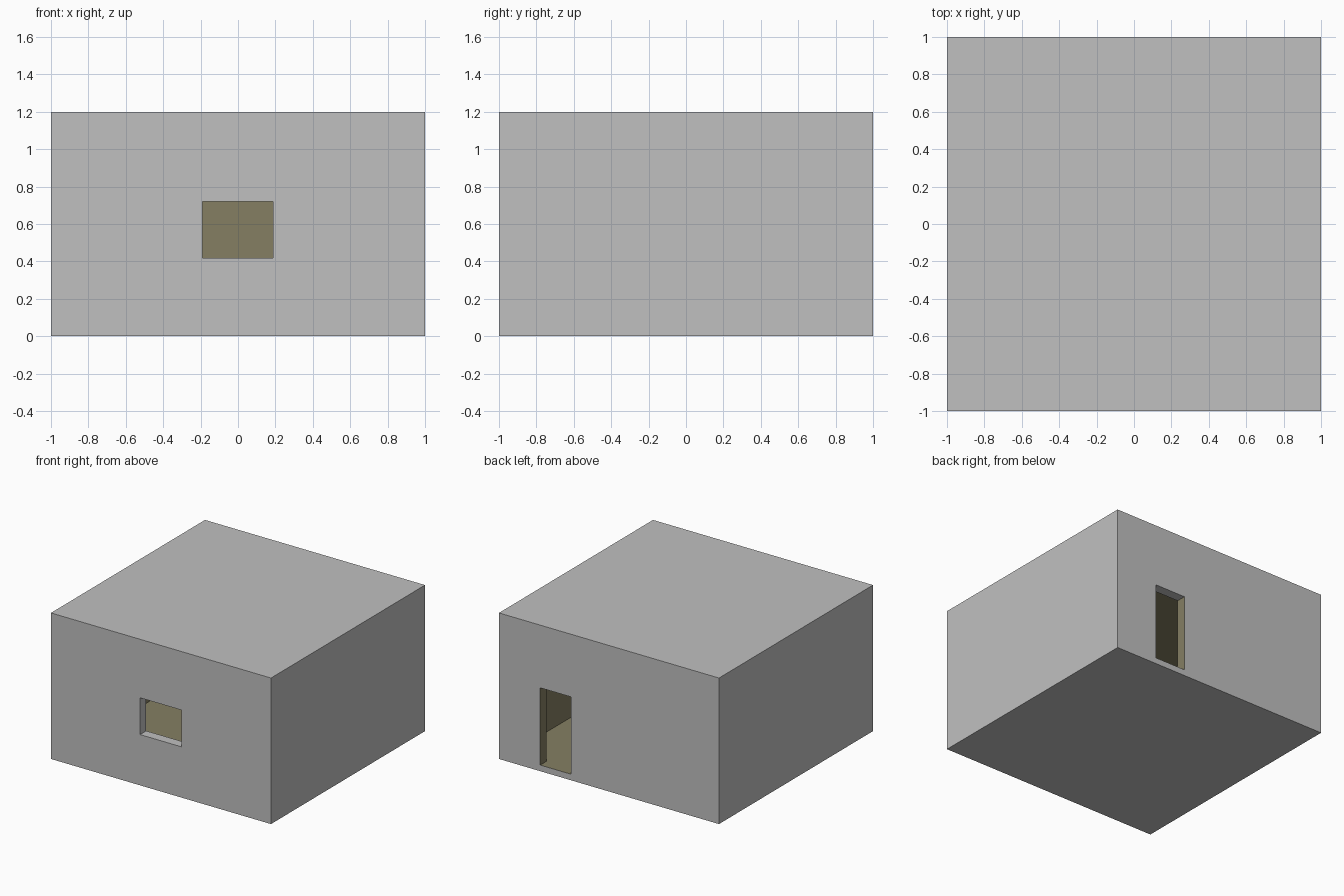
import bpy

if "Cube" in bpy.data.objects:
    bpy.data.objects.remove(bpy.data.objects["Cube"])


def make_material(name, colour):
    mat = bpy.data.materials.new(name)
    mat.diffuse_color = (*colour, 1)
    mat.use_nodes = True
    mat.node_tree.nodes["Principled BSDF"].inputs["Base Color"].default_value = mat.diffuse_color
    return mat


plaster = make_material("grey_plaster", (0.527, 0.527, 0.527))
lining = make_material("olive_lining", (0.233, 0.212, 0.124))


def box(name, lo, hi, rule):
    """Axis-aligned box; rule(normal) picks the material of each face."""
    bpy.ops.mesh.primitive_cube_add(size=1, location=[(a + b) / 2 for a, b in zip(lo, hi)])
    ob = bpy.context.object
    ob.name = name
    ob.scale = [b - a for a, b in zip(lo, hi)]
    bpy.ops.object.transform_apply(location=True, rotation=False, scale=True)
    for mat in (plaster, lining):
        ob.data.materials.append(mat)
    for face in ob.data.polygons:
        face.material_index = rule(face.normal)
    return ob


WALL, SLAB = 0.08, 0.05

# Solid outer block
house = box("house_shell", (-1, -1, 0), (1, 1, 1.2), lambda n: 0)

# Hollow room, front window and back door openings
cutters = [
    box("room_cutter", (WALL - 1, WALL - 1, SLAB), (1 - WALL, 1 - WALL, 1.2 - SLAB), lambda n: 1),
    box("window_cutter", (-0.19, -1.1, 0.417), (0.188, -0.8, 0.719), lambda n: 0),
    # door jambs and threshold match the room, the lintel stays grey
    box("door_cutter", (0.343, 0.8, SLAB), (0.625, 1.1, 0.685), lambda n: 0 if n.z > 0.5 else 1),
]
bpy.context.view_layer.objects.active = house
for cutter in cutters:
    cutter.hide_render = True
    mod = house.modifiers.new(cutter.name, "BOOLEAN")
    mod.operation = "DIFFERENCE"
    mod.solver = "EXACT"
    mod.object = cutter
    bpy.ops.object.modifier_apply(modifier=mod.name)
    bpy.data.objects.remove(cutter, do_unlink=True)
